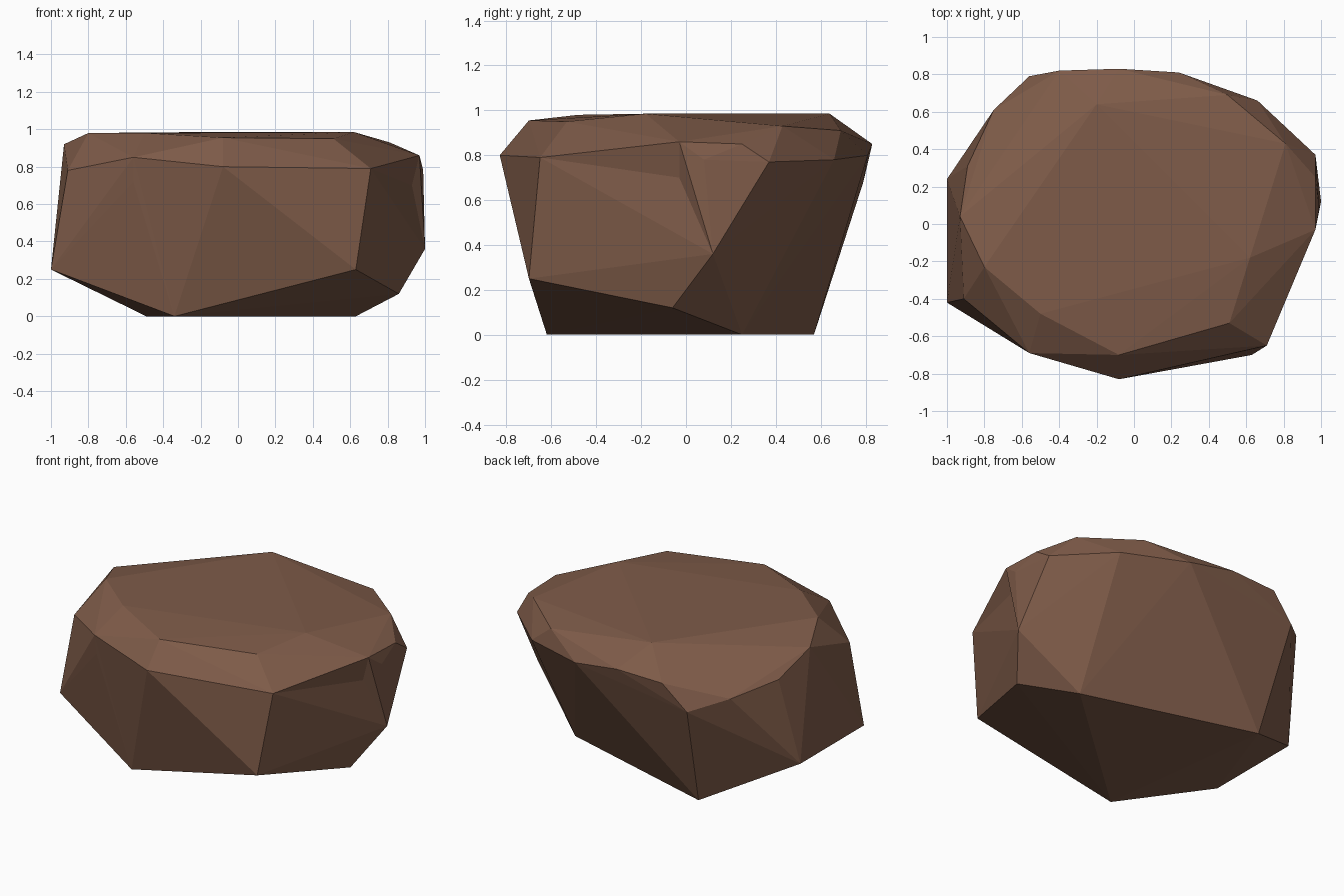
import bpy, bmesh
from mathutils import Vector

if "Cube" in bpy.data.objects:
    bpy.data.objects.remove(bpy.data.objects["Cube"])

# Rings of corner points that shape the boulder, from the ground up
FOOT = [(-.34, -.62, 0), (.63, .25, 0), (-.49, .57, 0)]
BELLY = [(-1, .24, .25), (-1, -.42, .25), (.63, -.70, .25), (.86, -.06, .12), (1, .12, .36)]
SHOULDER = [(-.91, -.40, .78), (-.56, -.69, .85), (-.08, -.83, .80), (.71, -.65, .79),
            (.97, -.03, .86), (.99, .08, .78), (.97, .25, .85), (.97, .37, .77),
            (.66, .66, .78), (.24, .81, .80), (-.08, .83, .85), (-.40, .82, .84),
            (-.56, .79, .68), (-.75, .61, .75), (-.89, .31, .80)]
CROWN = [(-.93, .04, .92), (-.80, -.23, .98), (-.50, -.48, .98), (-.08, -.70, .955),
         (.51, -.53, .95), (.62, -.18, .985), (.81, .43, .93), (.50, .69, .91), (-.20, .64, .985)]
# Chipped spots pressed slightly into the sides
CHIPS = [(.93, -.03, .70), (-.56, -.67, .72)]

bm = bmesh.new()
for p in FOOT + BELLY + SHOULDER + CROWN:
    bm.verts.new(p)
hull = bmesh.ops.convex_hull(bm, input=bm.verts[:])
loose = [v for v in bm.verts if not v.link_faces]
bmesh.ops.delete(bm, geom=loose, context='VERTS')


def chip(co):
    """Poke the side face lying over the point and move its centre there."""
    co = Vector(co)
    bm.normal_update()

    def gap(f):
        a, b, c = (v.co for v in f.verts)
        from_tri = bmesh_closest(co, a, b, c)
        return (co - from_tri).length
    face = min(bm.faces, key=gap)
    res = bmesh.ops.poke(bm, faces=[face])
    res['verts'][0].co = co


def bmesh_closest(p, a, b, c):
    from mathutils.geometry import closest_point_on_tri
    return closest_point_on_tri(p, a, b, c)


for c in CHIPS:
    chip(c)
bmesh.ops.recalc_face_normals(bm, faces=bm.faces[:])

mesh = bpy.data.meshes.new("boulder")
bm.to_mesh(mesh)
bm.free()

# Single brown stone colour, flat shaded
stone = bpy.data.materials.new("brown stone")
stone.diffuse_color = (.21, .105, .066, 1)
stone.use_nodes = True
stone.node_tree.nodes["Principled BSDF"].inputs["Base Color"].default_value = stone.diffuse_color
mesh.materials.append(stone)
boulder = bpy.data.objects.new("boulder", mesh)
bpy.context.collection.objects.link(boulder)
